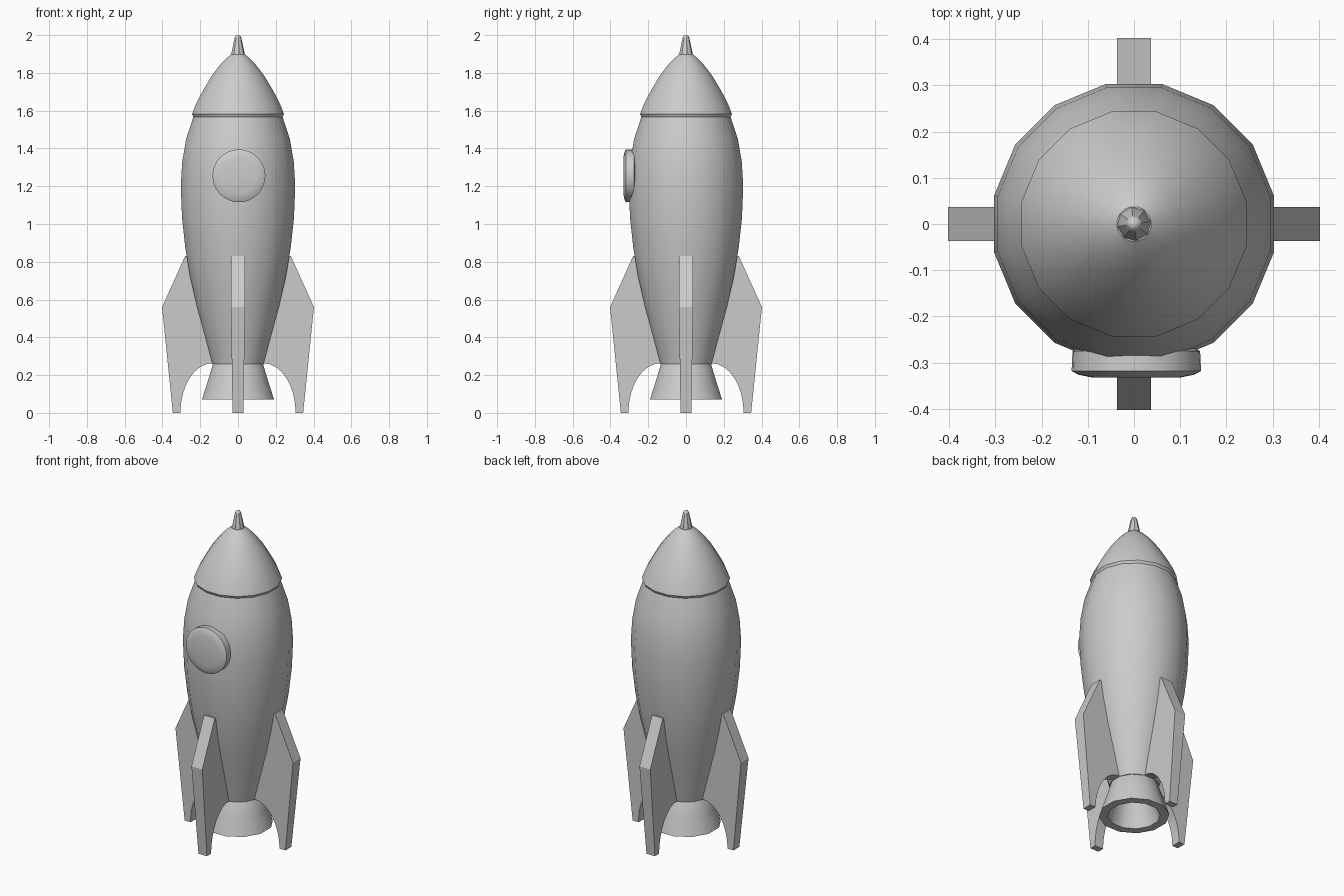
import bpy, bmesh, math
from mathutils import Matrix

if "Cube" in bpy.data.objects:
    bpy.data.objects.remove(bpy.data.objects["Cube"])

grey = bpy.data.materials.new("plain grey")
grey.use_nodes = True
grey.diffuse_color = (0.6, 0.6, 0.6, 1)
grey.node_tree.nodes["Principled BSDF"].inputs["Base Color"].default_value = (0.6, 0.6, 0.6, 1)


def finish(name, bm, angle=None):
    """Turn a bmesh into a named object, smooth below the given angle."""
    bmesh.ops.recalc_face_normals(bm, faces=bm.faces)
    mesh = bpy.data.meshes.new(name)
    bm.to_mesh(mesh)
    bm.free()
    mesh.materials.append(grey)
    obj = bpy.data.objects.new(name, mesh)
    bpy.context.collection.objects.link(obj)
    if angle:
        bpy.ops.object.select_all(action='DESELECT')
        obj.select_set(True)
        bpy.context.view_layer.objects.active = obj
        bpy.ops.object.shade_smooth_by_angle(angle=math.radians(angle))
    return obj


def lathe(name, profile, sides, turn=0.0, angle=32, matrix=Matrix()):
    """Sweep a (radius, height) profile round the z axis and cap both ends."""
    bm = bmesh.new()
    rings = []
    for r, z in profile:
        angles = [turn + math.tau * i / sides for i in range(sides)]
        rings.append([bm.verts.new((r * math.cos(a), r * math.sin(a), z)) for a in angles])
    for low, high in zip(rings, rings[1:]):
        for i in range(sides):
            j = (i + 1) % sides
            bm.faces.new((low[i], low[j], high[j], high[i]))
    bm.faces.new(rings[0])
    bm.faces.new(rings[-1])
    bm.transform(matrix)
    return finish(name, bm, angle)


half_side = math.pi / 16

# Hull and nose cone
lathe("hull", [(0.14, 0.26), (0.176, 0.4), (0.223, 0.57), (0.258, 0.72), (0.284, 0.87),
               (0.302, 1.03), (0.309, 1.2), (0.301, 1.33), (0.28, 1.45), (0.24, 1.57)],
      16, half_side)
lathe("nose_cone", [(0.235, 1.555), (0.248, 1.582), (0.225, 1.64), (0.19, 1.705), (0.145, 1.78),
                    (0.095, 1.845), (0.06, 1.88), (0.038, 1.897)], 16, half_side)
lathe("nose_tip", [(0.039, 1.885), (0.032, 1.92), (0.018, 1.985), (0.013, 1.996), (0.005, 2.0)],
      8, 0.15, 40)

# Hollow exhaust nozzle
lathe("nozzle", [(0.12, 0.285), (0.137, 0.26), (0.165, 0.17), (0.198, 0.07),
                 (0.148, 0.07), (0.125, 0.15), (0.10, 0.23)], 12, math.pi / 12)

# Round porthole, lying on its side
porthole_place = Matrix.Translation((0.005, 0, 1.255)) @ Matrix.Rotation(math.pi / 2, 4, 'X')
lathe("porthole", [(0.12, 0.265), (0.138, 0.275), (0.14, 0.318), (0.125, 0.326), (0.095, 0.332)],
      32, 0, 35, porthole_place)

# Fins: one outline given thickness, repeated round the hull
arch = [(0.305 - 0.17 * (1 - math.cos(t)), 0.263 * math.sin(t))
        for t in [math.pi / 2 * i / 8 for i in range(9)]]
outline = [(0.24, 0.83), (0.28, 0.83), (0.402, 0.56), (0.345, 0.0)] + arch + [(0.11, 0.27), (0.16, 0.5)]
names = ["left_fin", "back_fin", "right_fin", "front_fin"]
for k, name in enumerate(names):
    bm = bmesh.new()
    sheets = []
    for side in (-1, 1):
        sheets.append([bm.verts.new((x, side * (0.029 + 0.008 * min(1, z / 0.56)), z))
                       for x, z in outline])
    for sheet in sheets:
        bm.faces.new(sheet)
    count = len(outline)
    for i in range(count):
        j = (i + 1) % count
        bm.faces.new((sheets[0][i], sheets[0][j], sheets[1][j], sheets[1][i]))
    bm.transform(Matrix.Rotation(k * math.pi / 2, 4, 'Z'))
    finish(name, bm, 30)
